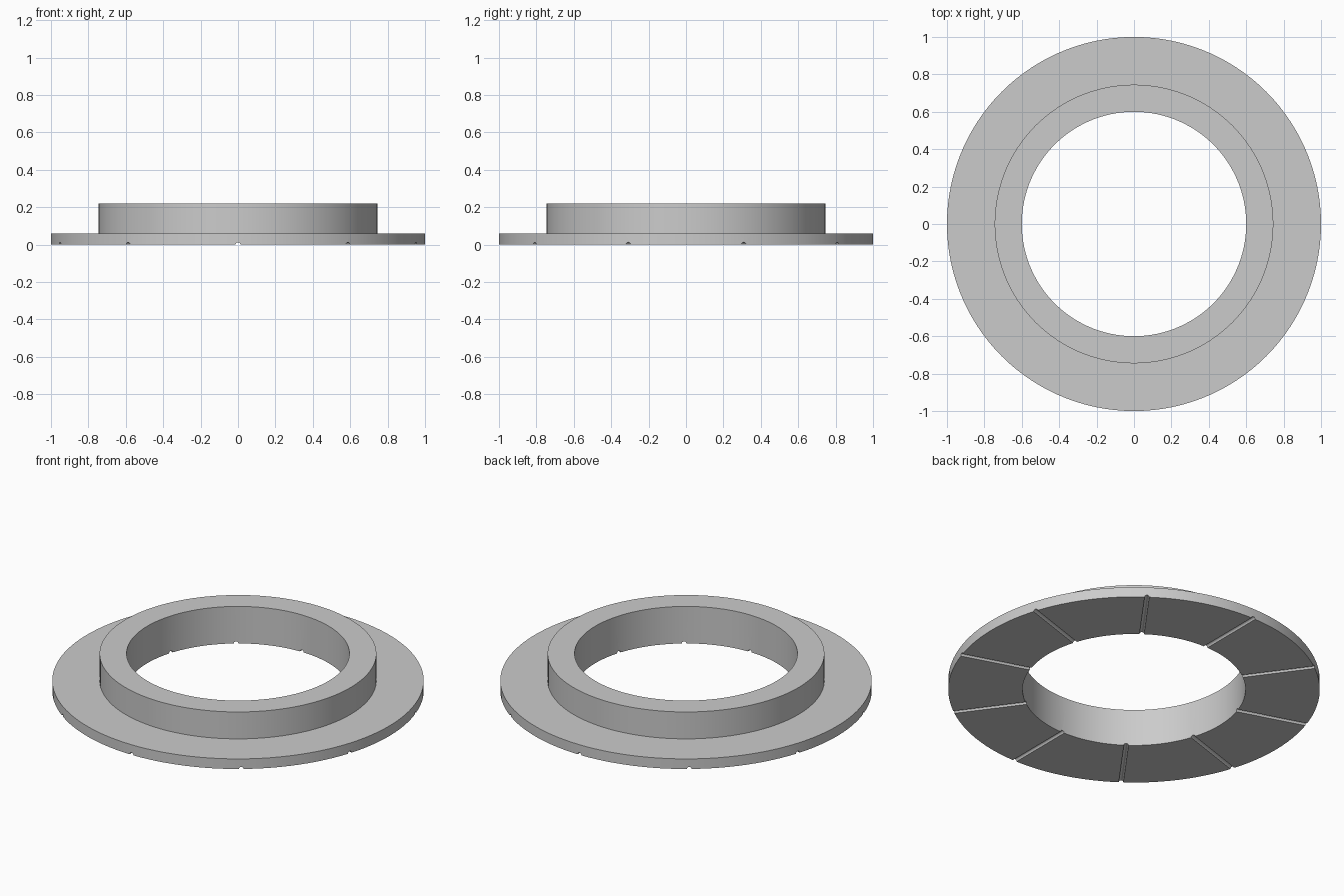
import bpy
import bmesh
from math import cos, sin, pi, radians
from mathutils import Matrix

cube = bpy.data.objects.get("Cube")
if cube:
    bpy.data.objects.remove(cube, do_unlink=True)

SEGMENTS = 120
GROOVES = 10
GROOVE_RADIUS = 0.0125

grey = bpy.data.materials.new("plain_grey")
grey.use_nodes = True
colour = (0.6, 0.6, 0.6, 1)
grey.diffuse_color = colour
grey.node_tree.nodes["Principled BSDF"].inputs["Base Color"].default_value = colour


def add_object(name, bm):
    bmesh.ops.recalc_face_normals(bm, faces=bm.faces)
    mesh = bpy.data.meshes.new(name)
    bm.to_mesh(mesh)
    bm.free()
    mesh.materials.append(grey)
    obj = bpy.data.objects.new(name, mesh)
    bpy.context.collection.objects.link(obj)
    return obj


# Flanged ring: a stepped section turned around z
section = [(0.6, 0), (1, 0), (1, 0.06), (0.745, 0.06), (0.745, 0.22), (0.6, 0.22)]
bm = bmesh.new()
rings = []
for i in range(SEGMENTS):
    a = 2 * pi * i / SEGMENTS
    rings.append([bm.verts.new((r * cos(a), r * sin(a), z)) for r, z in section])
for i, ring in enumerate(rings):
    after = rings[(i + 1) % SEGMENTS]
    for j in range(len(section)):
        k = (j + 1) % len(section)
        bm.faces.new((ring[j], after[j], after[k], ring[k]))
flange = add_object("flanged_ring", bm)

# Radial grooves across the underside, the first at the front
bm = bmesh.new()
for i in range(GROOVES):
    spin = Matrix.Rotation(2 * pi * i / GROOVES - pi / 2, 4, "Z")
    place = Matrix.Translation((0.8, 0, 0)) @ Matrix.Rotation(pi / 2, 4, "Y")
    bmesh.ops.create_cone(bm, cap_ends=True, segments=16, radius1=GROOVE_RADIUS,
                          radius2=GROOVE_RADIUS, depth=0.6, matrix=spin @ place)
cutter = add_object("groove_cutter", bm)
cutter.hide_render = True

cut = flange.modifiers.new("grooves", "BOOLEAN")
cut.operation = "DIFFERENCE"
cut.solver = "EXACT"
cut.object = cutter

# Bake the cut and remove the cutter
bpy.context.view_layer.objects.active = flange
flange.select_set(True)
bpy.ops.object.modifier_apply(modifier=cut.name)
bpy.data.objects.remove(cutter, do_unlink=True)
bpy.ops.object.shade_smooth_by_angle(angle=radians(30))
